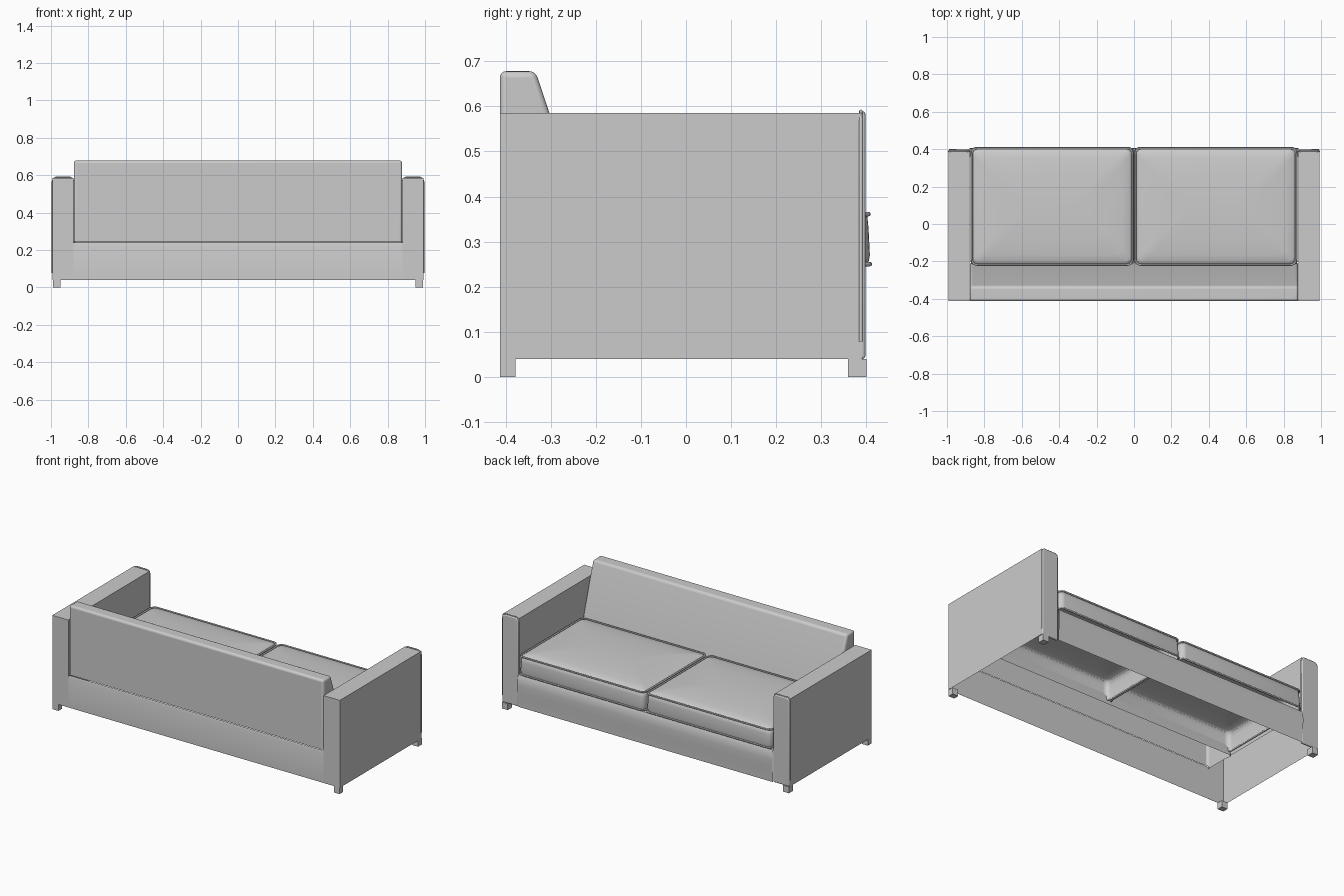
import bpy, bmesh, math

if "Cube" in bpy.data.objects:
    bpy.data.objects.remove(bpy.data.objects["Cube"])


def finish(name, bm, bevel=0.0, smooth=40):
    bmesh.ops.recalc_face_normals(bm, faces=bm.faces)
    me = bpy.data.meshes.new(name)
    bm.to_mesh(me)
    bm.free()
    ob = bpy.data.objects.new(name, me)
    bpy.context.collection.objects.link(ob)
    bpy.context.view_layer.objects.active = ob
    bpy.ops.object.select_all(action='DESELECT')
    ob.select_set(True)
    if bevel:
        m = ob.modifiers.new("soft_edges", 'BEVEL')
        m.width, m.segments, m.limit_method = bevel, 4, 'ANGLE'
        m.angle_limit = math.radians(40)
    bpy.ops.object.shade_smooth_by_angle(angle=math.radians(smooth))
    return ob


def extrude(name, profile, axis, a, b, closed=False, caps=(), bevel=0.0):
    """Sweep a 2D profile along x or y; caps lists the ends (0, 1) to fill."""
    bm = bmesh.new()
    place = (lambda p, t: (t, p[0], p[1])) if axis == 'x' else (lambda p, t: (p[0], t, p[1]))
    ends = [[bm.verts.new(place(p, t)) for p in profile] for t in (a, b)]
    n = len(profile)
    for i in range(n if closed else n - 1):
        j = (i + 1) % n
        bm.faces.new((ends[0][i], ends[0][j], ends[1][j], ends[1][i]))
    for c in caps:
        bm.faces.new(ends[c])
    return finish(name, bm, bevel)


def box(name, x0, x1, y0, y1, z0, z1):
    return extrude(name, [(x0, z0), (x1, z0), (x1, z1), (x0, z1)], 'y', y0, y1, True, (0, 1))


def piping(name, points, cyclic=True, radius=0.005):
    cu = bpy.data.curves.new(name, 'CURVE')
    cu.dimensions = '3D'
    cu.bevel_depth, cu.bevel_resolution, cu.use_fill_caps = radius, 2, True
    sp = cu.splines.new('POLY')
    sp.points.add(len(points) - 1)
    for p, co in zip(sp.points, points):
        p.co = (*co, 1)
    sp.use_cyclic_u = cyclic
    ob = bpy.data.objects.new(name, cu)
    bpy.context.collection.objects.link(ob)


def rounded_loop(cx, cy, hx, hy, z, r=0.03, k=5):
    pts = []
    for q, (sx, sy) in enumerate(((1, 1), (-1, 1), (-1, -1), (1, -1))):
        for i in range(k + 1):
            t = math.pi / 2 * (q + i / k)
            pts.append((cx + sx * (hx - r) + r * math.cos(t), cy + sy * (hy - r) + r * math.sin(t), z))
    return pts


def cushion(name, cx, cy, hx, hy):
    bm = bmesh.new()
    rings = [(0.004, .25), (0, .27), (.003, .33), (.006, .36), (.02, .368), (.06, .375), (.14, .382), (.27, .386)]
    loops = [[bm.verts.new(p) for p in rounded_loop(cx, cy, hx - d, hy - d, z)] for d, z in rings]
    for lo, hi in zip(loops, loops[1:]):
        for i in range(len(lo)):
            j = (i + 1) % len(lo)
            bm.faces.new((lo[i], lo[j], hi[j], hi[i]))
    bm.faces.new(loops[-1])
    finish(name, bm, smooth=60)
    piping(name + "_top_piping", rounded_loop(cx, cy, hx - .003, hy - .003, .361))
    piping(name + "_bottom_piping", rounded_loop(cx, cy, hx, hy, .25))


# arms: open-bottomed shells with a padded, piped end
for side, s in (("left", -1), ("right", 1)):
    extrude(f"{side}_arm", [(s * .992, .04), (s * .992, .585), (s * .88, .585), (s * .88, .23)],
            'y', -.413, .39)
    extrude(f"{side}_arm_back", [(s * .992, .04), (s * .992, .585), (s * .88, .585), (s * .88, .04)],
            'y', -.413, -.412, True, (0,))
    outline = [(.88, .04), (.88, .566), (.885, .582), (.9, .589), (.972, .589), (.987, .582), (.992, .566), (.992, .04)]
    outline = [(s * x, z) for x, z in outline]
    extrude(f"{side}_arm_front_pad", outline, 'y', .385, .398, True, (1,), .006)
    seam = [(outline[0][0], .24)] + outline[1:-1] + [(outline[-1][0], .078)]
    piping(f"{side}_arm_piping", [(x, .388, z) for x, z in seam], False, .004)
    # feet
    for end, y0, y1 in (("front", -.413, -.378), ("rear", .36, .4)):
        x = sorted((s * .95, s * .99))
        box(f"{side}_{end}_foot", *x, y0, y1, 0, .04)
    # seat cushions
    cushion(f"{side}_seat_cushion", s * .4375, .093, .4325, .315)

# backrest: sloped inner face, open underneath
extrude("backrest", [(-.413, .245), (-.413, .678), (-.334, .678), (-.303, .585), (-.24, .375), (-.205, .22)],
        'x', -.878, .878, False, (0, 1), .014)

# base panels below the backrest and the seat
extrude("back_panel", [(-.413, .04), (-.413, .225), (-.409, .24)], 'x', -.88, .88)
extrude("seat_rail", [(.399, .04), (.4, .08), (.404, .13), (.406, .18), (.404, .22), (.396, .238), (.36, .243)],
        'x', -.88, .88)
